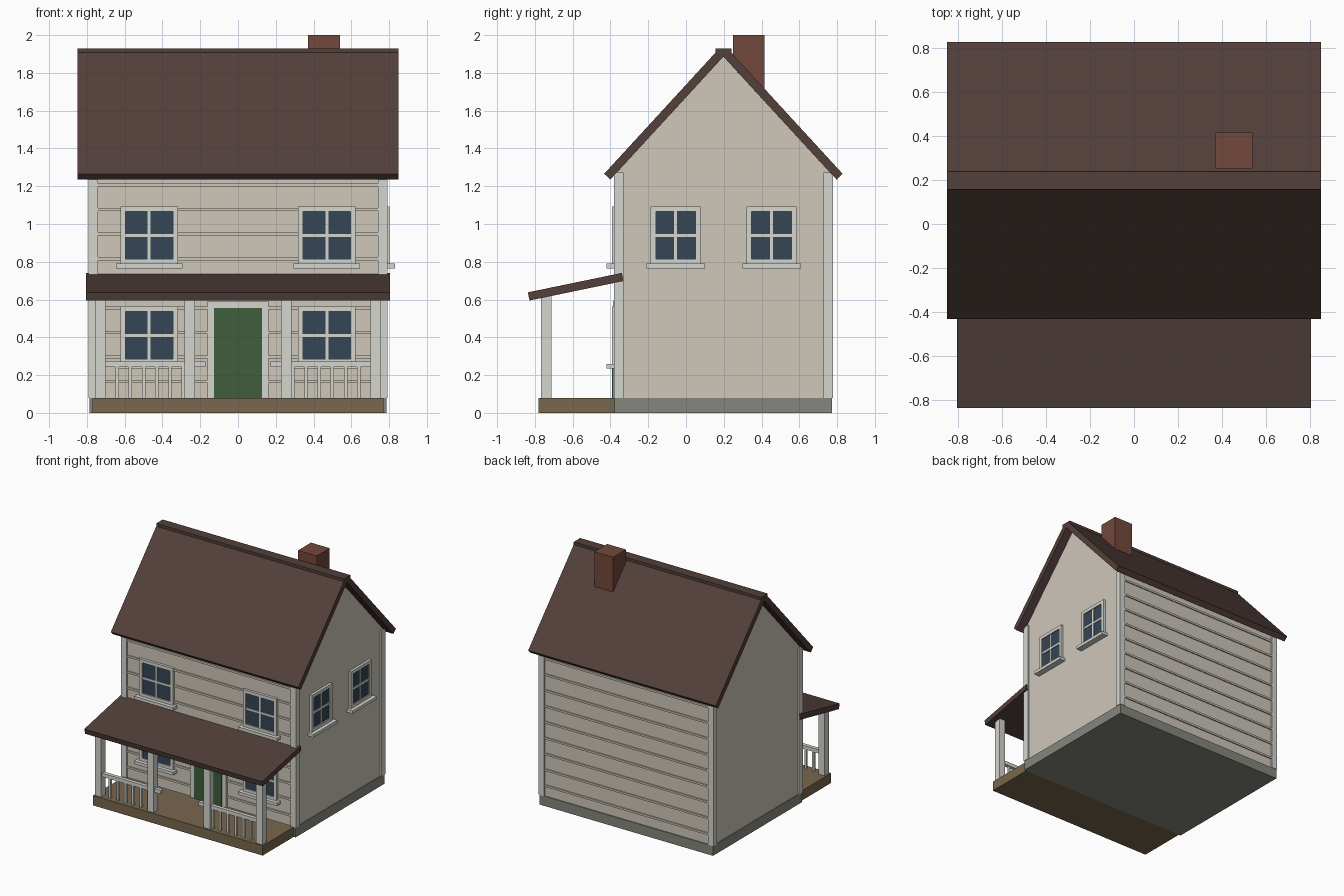
import bpy, bmesh
from mathutils import Vector

if "Cube" in bpy.data.objects:
    bpy.data.objects.remove(bpy.data.objects["Cube"])

def material(name, rgb):
    m = bpy.data.materials.new(name)
    m.diffuse_color = (*rgb, 1)
    m.use_nodes = True
    m.node_tree.nodes["Principled BSDF"].inputs["Base Color"].default_value = m.diffuse_color
    return m

WALL = material("cream_paint", (0.62, 0.57, 0.49))
TRIM = material("white_trim", (0.66, 0.67, 0.62))
ROOF = material("brown_shingle", (0.085, 0.05, 0.042))
GLASS = material("window_glass", (0.035, 0.06, 0.09))
DOOR = material("green_door", (0.05, 0.11, 0.045))
BRICK = material("red_brick", (0.17, 0.065, 0.045))
DECK = material("deck_wood", (0.19, 0.135, 0.075))
STONE = material("foundation_stone", (0.24, 0.24, 0.21))

def finish(name, bm, mat):
    bmesh.ops.recalc_face_normals(bm, faces=bm.faces)
    me = bpy.data.meshes.new(name)
    bm.to_mesh(me)
    bm.free()
    me.materials.append(mat)
    ob = bpy.data.objects.new(name, me)
    bpy.context.collection.objects.link(ob)
    return ob

def add_box(bm, x0, x1, y0, y1, z0, z1):
    vs = bmesh.ops.create_cube(bm, size=1)["verts"]
    for v in vs:
        v.co = Vector(((x0 + x1) / 2 + v.co.x * (x1 - x0),
                       (y0 + y1) / 2 + v.co.y * (y1 - y0),
                       (z0 + z1) / 2 + v.co.z * (z1 - z0)))

def boxes(name, mat, *specs):
    bm = bmesh.new()
    for s in specs:
        add_box(bm, *s)
    return finish(name, bm, mat)

def prism(name, mat, profile, half):
    """Extrude a (y, z) profile along x from -half to half."""
    bm = bmesh.new()
    f = bm.faces.new([bm.verts.new((-half, y, z)) for y, z in profile])
    r = bmesh.ops.extrude_face_region(bm, geom=[f])
    for v in r["geom"]:
        if isinstance(v, bmesh.types.BMVert):
            v.co.x = half
    return finish(name, bm, mat)

MID, FRONT, BACK = 0.198, -0.37, 0.766

# base, body with gables, porch floor
boxes("foundation", STONE, (-0.787, 0.787, -0.378, 0.774, 0, 0.08))
boxes("porch_floor", DECK, (-0.77, 0.77, -0.78, -0.378, 0, 0.08))
prism("house_body", WALL, [(FRONT, 0.08), (BACK, 0.08), (BACK, 1.268),
                           (MID, 1.886), (FRONT, 1.268)], 0.78)

# siding strips, front and back
for i in range(9):
    z = 0.158 + i * 0.13
    boxes("front_siding", WALL, (-0.745, 0.745, FRONT - 0.009, FRONT, z, z + 0.016))
    boxes("back_siding", WALL, (-0.745, 0.745, BACK, BACK + 0.009, z, z + 0.016))

# corner boards
for s in (-1, 1):
    a, b = sorted((s * 0.742, s * 0.792))
    boxes("front_corner_board", TRIM, (a, b, -0.382, -0.332, 0.08, 1.272))
    boxes("back_corner_board", TRIM, (a, b, 0.727, 0.777, 0.08, 1.272))

# main roof slabs, ridge cap, chimney
slab = [(-0.433, 1.266), (-0.401, 1.235), (MID, 1.886), (0.165, 1.917)]
prism("front_roof", ROOF, slab, 0.85)
prism("back_roof", ROOF, [(2 * MID - y, z) for y, z in slab], 0.85)
boxes("ridge_cap", ROOF, (-0.85, 0.85, MID - 0.042, MID + 0.042, 1.886, 1.93))
boxes("chimney", BRICK, (0.37, 0.54, 0.25, 0.416, 1.6, 2.0))

# porch roof, posts, railings
prism("porch_roof", ROOF, [(-0.838, 0.638), (-0.828, 0.595),
                           (-0.331, 0.698), (-0.34, 0.741)], 0.806)
for x in (-0.73, -0.255, 0.255, 0.73):
    boxes("porch_post", TRIM, (x - 0.028, x + 0.028, -0.768, -0.712, 0.08, 0.625))
for s in (-1, 1):
    a, b = sorted((s * 0.172, s * 0.757))
    boxes("porch_rail", TRIM, (a, b, -0.755, -0.725, 0.242, 0.272))
    for i in range(6):
        x = s * (0.29 + i * 0.07)
        boxes("baluster", TRIM, (x - 0.009, x + 0.009, -0.749, -0.731, 0.08, 0.245))

# door and its frame
boxes("door", DOOR, (-0.126, 0.126, -0.391, FRONT, 0.08, 0.556))
boxes("door_frame", TRIM, (-0.162, -0.126, -0.386, FRONT, 0.08, 0.592),
      (0.126, 0.162, -0.386, FRONT, 0.08, 0.592),
      (-0.126, 0.126, -0.386, FRONT, 0.556, 0.592))

def window(side, c, zc, w):
    """Window on the front (side=False) or the right gable (side=True)."""
    def put(name, mat, *specs):
        out = []
        for u0, u1, d, z0, z1 in specs:
            if side:
                out.append((0.77, 0.78 + d, c + u0, c + u1, zc + z0, zc + z1))
            else:
                out.append((c + u0, c + u1, FRONT - d, FRONT + 0.01, zc + z0, zc + z1))
        boxes(name, mat, *out)
    o, g = w / 2, w / 2 - 0.027
    put("window_glass", GLASS, (-g, g, 0.011, -0.126, 0.126))
    put("window_frame", TRIM, (-o, -g, 0.021, -0.153, 0.153), (g, o, 0.021, -0.153, 0.153),
        (-g, g, 0.021, 0.126, 0.153), (-g, g, 0.021, -0.153, -0.126))
    put("window_muntin", TRIM, (-0.008, 0.008, 0.017, -0.126, 0.126),
        (-g, g, 0.0165, -0.008, 0.008))
    put("window_sill", TRIM, (-o - 0.023, o + 0.023, 0.051, -0.175, -0.15))

# four front windows, two on the right gable
for x in (-0.47, 0.47):
    for z in (0.41, 0.94):
        window(False, x, z, 0.306)
for y in (-0.055, 0.453):
    window(True, y, 0.94, 0.264)
